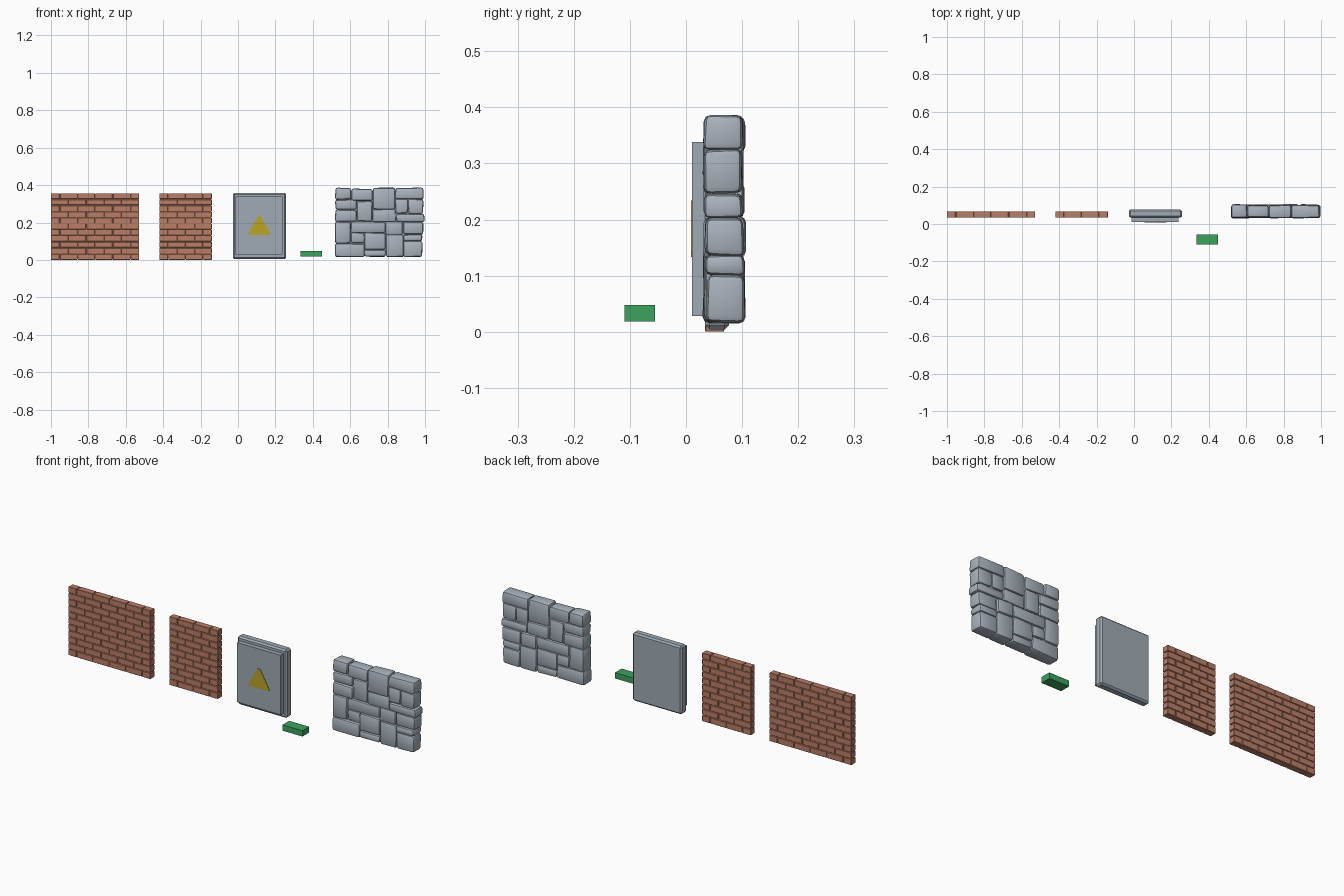
import bpy, bmesh, random
from mathutils import Vector

if "Cube" in bpy.data.objects:
    bpy.data.objects.remove(bpy.data.objects["Cube"])
random.seed(4)


def material(name, rgb):
    m = bpy.data.materials.new(name)
    m.diffuse_color = (*rgb, 1)
    m.use_nodes = True
    m.node_tree.nodes["Principled BSDF"].inputs["Base Color"].default_value = m.diffuse_color
    return m


BRICK = material("brick red", (0.50, 0.21, 0.135))
STONE = material("stone grey", (0.40, 0.45, 0.51))
PANEL = material("panel grey", (0.35, 0.41, 0.46))
GREEN = material("green", (0.045, 0.36, 0.11))
YELLOW = material("sign yellow", (0.50, 0.38, 0.02))


def add_block(bm, lo, hi, bevel=0.0, segments=1, jitter=0.0):
    """Box between two corners, optionally uneven and rounded."""
    part = bmesh.new()
    bmesh.ops.create_cube(part, size=1)
    for v in part.verts:
        v.co = Vector([(a + b) / 2 + c * (b - a) for a, b, c in zip(lo, hi, v.co)])
        v.co += Vector([random.uniform(-jitter, jitter) for _ in range(3)])
    if bevel:
        bmesh.ops.bevel(part, geom=part.edges[:], offset=bevel, segments=segments,
                        profile=0.5, affect='EDGES')
    tmp = bpy.data.meshes.new("tmp")
    part.to_mesh(tmp)
    part.free()
    bm.from_mesh(tmp)
    bpy.data.meshes.remove(tmp)


def finish(bm, name, mat):
    bmesh.ops.recalc_face_normals(bm, faces=bm.faces[:])
    me = bpy.data.meshes.new(name)
    bm.to_mesh(me)
    bm.free()
    me.materials.append(mat)
    ob = bpy.data.objects.new(name, me)
    bpy.context.collection.objects.link(ob)
    return ob


def box(name, mat, lo, hi, bevel=0.0):
    bm = bmesh.new()
    add_block(bm, lo, hi, bevel)
    return finish(bm, name, mat)


# brick walls: running bond, half bricks at the ends of every other row
def brick_wall(name, x0, x1, count, rows=11, height=0.357):
    pitch, h, gap = (x1 - x0) / count, height / rows, 0.0015
    bm = bmesh.new()
    for r in range(rows):
        cuts = [x0 + i * pitch for i in range(count + 1)]
        if r % 2 == 0:
            cuts = [x0] + [x0 + (i + 0.5) * pitch for i in range(count)] + [x1]
        for a, b in zip(cuts, cuts[1:]):
            add_block(bm, (a + (gap if a > x0 else 0), 0.034, r * h + (gap if r else 0)),
                      (b - (gap if b < x1 else 0), 0.068, (r + 1) * h - gap), 0.0015)
    finish(bm, name, BRICK)
    box(name + "_core", BRICK, (x0 + 0.004, 0.038, 0.004), (x1 - 0.004, 0.064, height - 0.005))


brick_wall("wide_brick_wall", -1.0, -0.528, 5)
brick_wall("narrow_brick_wall", -0.42, -0.14, 3)

# sign panel: bevelled backing, raised front plate, triangle
box("panel_backing", PANEL, (-0.028, 0.034, 0.004), (0.256, 0.077, 0.359), 0.008)
box("panel_front_plate", PANEL, (-0.013, 0.011, 0.028), (0.238, 0.036, 0.338))
bm = bmesh.new()
outline = [(0.056, 0.133), (0.172, 0.133), (0.173, 0.142), (0.121, 0.234),
           (0.107, 0.234), (0.055, 0.142)]
face = bm.faces.new([bm.verts.new((x, 0.0115, z)) for x, z in outline])
ext = bmesh.ops.extrude_face_region(bm, geom=[face])
bmesh.ops.translate(bm, vec=(0, -0.003, 0),
                    verts=[e for e in ext["geom"] if isinstance(e, bmesh.types.BMVert)])
finish(bm, "triangle_sign", YELLOW)

# loose green block
box("green_block", GREEN, (0.333, -0.11, 0.018), (0.448, -0.055, 0.048))

# rubble stone wall: columns of stones as (x0, x1, heights of the joints)
columns = [
    (0.52, 0.605, (0.322, 0.385)), (0.605, 0.72, (0.315, 0.380)),
    (0.72, 0.84, (0.270, 0.385)), (0.84, 0.99, (0.325, 0.385)),
    (0.84, 0.91, (0.248, 0.325)), (0.91, 0.99, (0.247, 0.325)),
    (0.52, 0.635, (0.204, 0.268, 0.322)), (0.635, 0.72, (0.204, 0.315)),
    (0.72, 0.845, (0.204, 0.270)), (0.845, 0.997, (0.202, 0.247)),
    (0.52, 0.603, (0.088, 0.204)), (0.603, 0.79, (0.145, 0.204)),
    (0.79, 0.882, (0.135, 0.204)), (0.882, 0.99, (0.136, 0.202)),
    (0.52, 0.675, (0.016, 0.088)), (0.603, 0.675, (0.088, 0.145)),
    (0.675, 0.79, (0.016, 0.056, 0.145)), (0.79, 0.885, (0.016, 0.135)),
    (0.885, 0.985, (0.016, 0.100, 0.136)),
]
bm = bmesh.new()
for x0, x1, joints in columns:
    for z0, z1 in zip(joints, joints[1:]):
        front, back = random.uniform(0.031, 0.038), random.uniform(0.099, 0.106)
        add_block(bm, (x0, front, z0), (x1, back, z1), 0.011, 2, 0.0025)
stones = finish(bm, "stone_wall", STONE)
box("stone_wall_core", STONE, (0.535, 0.046, 0.03), (0.975, 0.092, 0.368))
bpy.context.view_layer.objects.active = stones
stones.select_set(True)
bpy.ops.object.shade_smooth_by_angle(angle=0.5)
